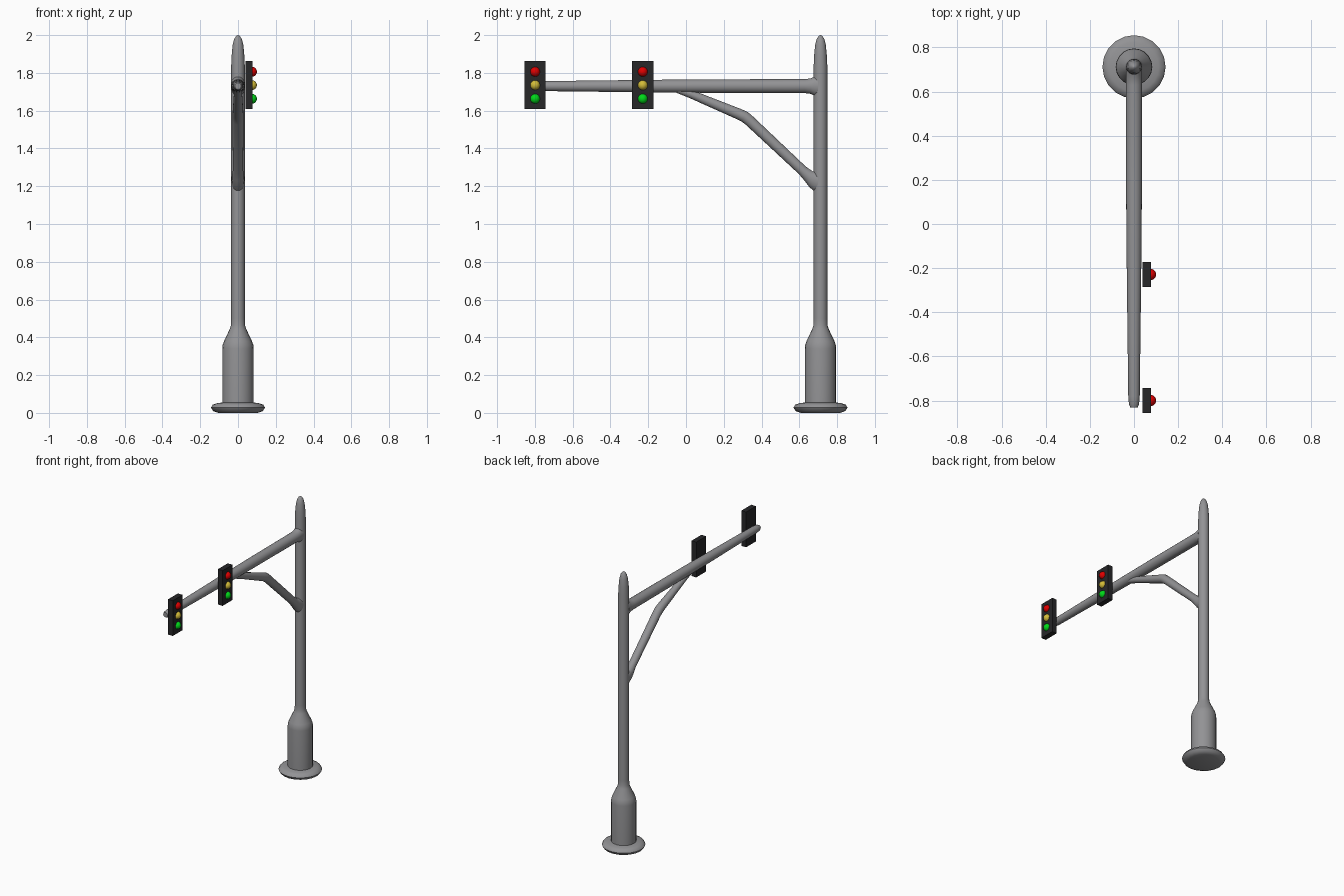
import bpy, bmesh, math
from mathutils import Vector

if "Cube" in bpy.data.objects:
    bpy.data.objects.remove(bpy.data.objects["Cube"])

SIDES = 20
POLE_Y, ARM_Z = 0.712, 1.73


def material(name, rgb):
    m = bpy.data.materials.new(name)
    m.diffuse_color = (*rgb, 1)
    m.use_nodes = True
    m.node_tree.nodes["Principled BSDF"].inputs["Base Color"].default_value = m.diffuse_color
    return m


GREY = material("grey metal", (0.29, 0.29, 0.30))
BLACK = material("black housing", (0.02, 0.02, 0.022))
RED = material("red lamp", (0.75, 0.0, 0.0))
YELLOW = material("yellow lamp", (0.65, 0.50, 0.04))
GREEN = material("green lamp", (0.0, 0.70, 0.01))


def smooth(ob, angle=40):
    bpy.ops.object.select_all(action='DESELECT')
    ob.select_set(True)
    bpy.context.view_layer.objects.active = ob
    bpy.ops.object.shade_smooth_by_angle(angle=math.radians(angle))


def tube(name, points, max_width=1.0):
    """Skin rings along a path in the YZ plane; points are (y, z, radius)."""
    bm = bmesh.new()
    path = [Vector((0, y, z)) for y, z, r in points]
    side = Vector((1, 0, 0))
    rings = []
    for i, p in enumerate(path):
        a, b = path[max(i - 1, 0)], path[min(i + 1, len(path) - 1)]
        before, after = (p - a).normalized(), (b - p).normalized()
        up = (before + after).normalized().cross(side)
        r = points[i][2]
        ring = []
        for k in range(SIDES):
            t = 2 * math.pi * k / SIDES
            ring.append(bm.verts.new(p + side * min(r, max_width) * math.cos(t)
                                     + up * r * math.sin(t)))
        rings.append(ring)
    for lo, hi in zip(rings, rings[1:]):
        for k in range(SIDES):
            j = (k + 1) % SIDES
            bm.faces.new((lo[k], lo[j], hi[j], hi[k]))
    bm.faces.new(rings[0])
    bm.faces.new(rings[-1])
    bmesh.ops.recalc_face_normals(bm, faces=bm.faces)
    me = bpy.data.meshes.new(name)
    bm.to_mesh(me)
    bm.free()
    ob = bpy.data.objects.new(name, me)
    bpy.context.collection.objects.link(ob)
    me.materials.append(GREY)
    smooth(ob)
    return ob


# Pole with flanged foot, wide sleeve and rounded tip: (z, radius)
profile = [(0, 0.105), (0.01, 0.132), (0.028, 0.143), (0.043, 0.134), (0.051, 0.112),
           (0.055, 0.083), (0.34, 0.083), (0.36, 0.081), (0.38, 0.074), (0.445, 0.043),
           (0.465, 0.037), (0.50, 0.036), (1.84, 0.036), (1.90, 0.033), (1.95, 0.028),
           (1.98, 0.020), (1.995, 0.010), (2.0, 0.002)]
tube("pole", [(POLE_Y, z, r) for z, r in profile])

# Horizontal arm, flared where it meets the pole
tube("arm", [(0.70, ARM_Z, 0.058), (0.678, ARM_Z, 0.050), (0.660, ARM_Z, 0.041),
             (0.63, ARM_Z, 0.037), (0.2, ARM_Z, 0.036), (-0.1, ARM_Z, 0.034),
             (-0.45, ARM_Z, 0.030), (-0.78, ARM_Z, 0.026), (-0.815, ARM_Z, 0.023),
             (-0.83, ARM_Z, 0.017)], 0.037)

# Bent brace under the arm
tube("brace", [(0.705, 1.225, 0.060), (0.675, 1.235, 0.046), (0.650, 1.253, 0.033),
               (0.615, 1.285, 0.027), (0.335, 1.548, 0.029), (0.31, 1.568, 0.030),
               (0.28, 1.582, 0.029), (0.03, 1.686, 0.022), (-0.06, 1.72, 0.020)], 0.034)

# Two signal heads facing +x
for label, y in (("inner", -0.229), ("outer", -0.799)):
    bpy.ops.mesh.primitive_cube_add(size=1, location=(0.058, y, 1.735))
    box = bpy.context.object
    box.name = label + "_signal_housing"
    box.scale = (0.038, 0.112, 0.255)
    box.data.materials.append(BLACK)
    for colour, mat, z in (("red", RED, 1.806), ("yellow", YELLOW, 1.735), ("green", GREEN, 1.663)):
        bpy.ops.mesh.primitive_uv_sphere_add(segments=20, ring_count=12, radius=0.026,
                                             location=(0.074, y, z))
        lamp = bpy.context.object
        lamp.name = f"{label}_{colour}_lamp"
        lamp.data.materials.append(mat)
        smooth(lamp)
